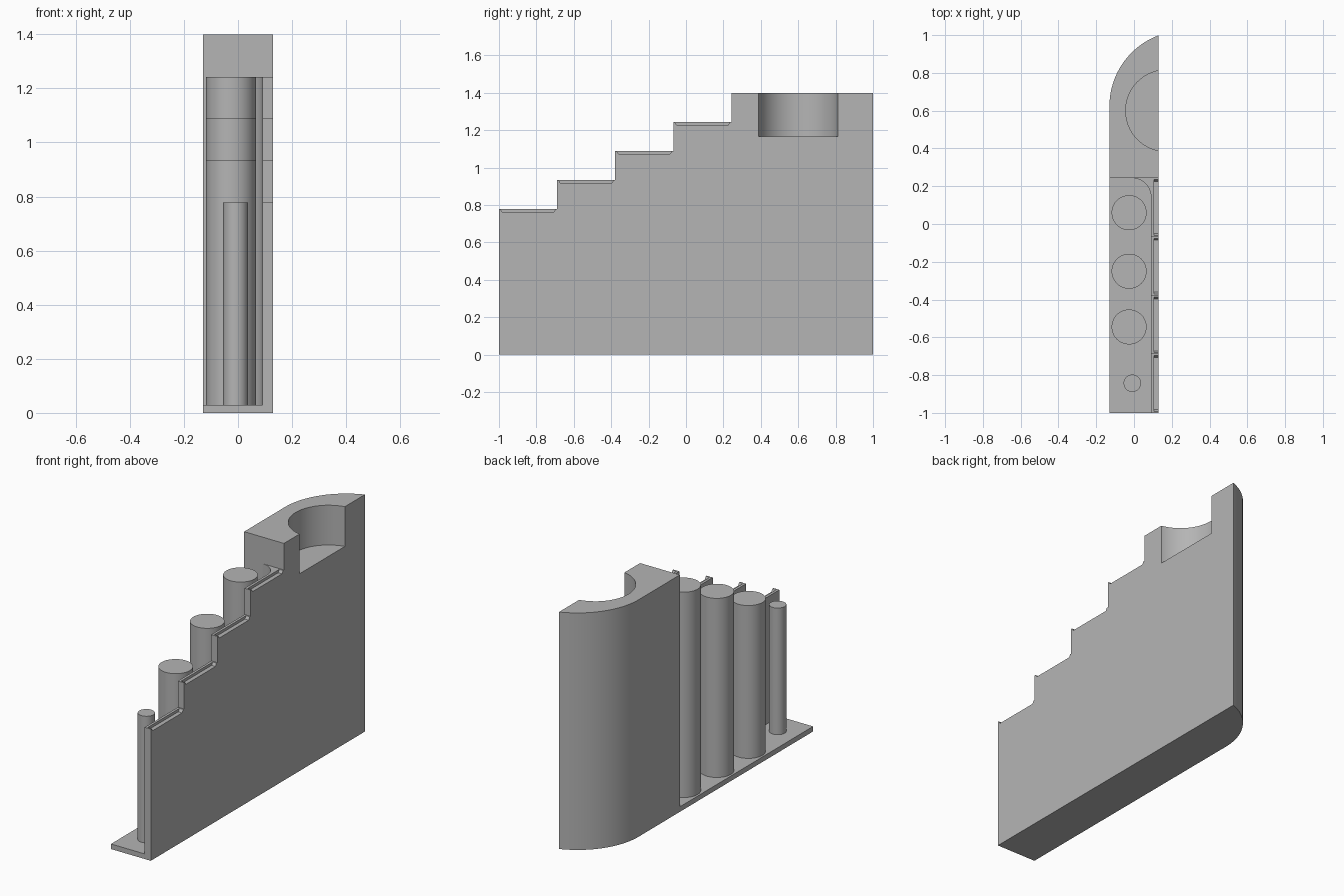
import bpy, bmesh, math
from mathutils import Vector

if "Cube" in bpy.data.objects:
    bpy.data.objects.remove(bpy.data.objects["Cube"], do_unlink=True)

grey = bpy.data.materials.new("plain grey")
grey.use_nodes = True
grey.diffuse_color = (0.46, 0.46, 0.46, 1)
grey.node_tree.nodes["Principled BSDF"].inputs["Base Color"].default_value = grey.diffuse_color


def prism(name, outline, direction, place):
    """Extrude a closed 2D outline; place maps each 2D point into space."""
    bm = bmesh.new()
    face = bm.faces.new([bm.verts.new(place(*p)) for p in outline])
    new = bmesh.ops.extrude_face_region(bm, geom=[face])["geom"]
    bmesh.ops.translate(bm, vec=Vector(direction),
                        verts=[v for v in new if isinstance(v, bmesh.types.BMVert)])
    bmesh.ops.recalc_face_normals(bm, faces=bm.faces)
    mesh = bpy.data.meshes.new(name)
    bm.to_mesh(mesh)
    bm.free()
    mesh.materials.append(grey)
    obj = bpy.data.objects.new(name, mesh)
    bpy.context.collection.objects.link(obj)
    return obj


def upright(name, outline, z0, z1):
    return prism(name, outline, (0, 0, z1 - z0), lambda x, y: (x, y, z0))


def sideways(name, outline, x0, x1):
    return prism(name, outline, (x1 - x0, 0, 0), lambda y, z: (x0, y, z))


def arc(cx, cy, r, a0, a1, n):
    return [(cx + r * math.cos(a0 + (a1 - a0) * i / n),
             cy + r * math.sin(a0 + (a1 - a0) * i / n)) for i in range(n + 1)]


def cylinder(name, x, y, r, z0, z1):
    return upright(name, arc(x, y, r, 0, math.tau, 64)[:-1], z0, z1)


def select(obj):
    bpy.ops.object.select_all(action="DESELECT")
    obj.select_set(True)
    bpy.context.view_layer.objects.active = obj


def carve(obj, cutter):
    cutter.hide_render = True
    select(obj)
    mod = obj.modifiers.new("carve", "BOOLEAN")
    mod.operation, mod.solver, mod.object = "DIFFERENCE", "EXACT", cutter
    bpy.ops.object.modifier_apply(modifier=mod.name)
    bpy.data.objects.remove(cutter, do_unlink=True)


SIDE, INNER, FLOOR = 0.13, 0.09, 0.03
FRONT, BACK, TOP = -1.0, 0.243, 1.4
RUN, RISE, FIRST = (BACK - FRONT) / 4, 0.155, 0.778
steps = [(FRONT + RUN * i, FIRST + RISE * i) for i in range(4)]
smooth = []

# Base plate
upright("base_plate", [(-SIDE, FRONT), (INNER, FRONT), (INNER, BACK), (-SIDE, BACK)], 0, FLOOR)

# Stepped side wall with shallow recessed treads
profile = [(BACK, 0), (FRONT, 0)]
for y, z in steps:
    profile += [(y, z), (y + RUN, z)]
wall = sideways("stepped_wall", profile, INNER, SIDE)
for y, z in steps:
    a, b = y + 0.008, y + RUN - 0.008
    tread = [(a, z + 0.01), (a, z), (a + 0.01, z - 0.016),
             (b - 0.01, z - 0.016), (b, z), (b, z + 0.01)]
    carve(wall, sideways("tread_cutter", tread, 0.105, SIDE + 0.05))

# Tall rear block with a rounded corner and half-round cup
r, cx, cy = 0.4, -SIDE + 0.4, 0.624
end = math.acos((SIDE - cx) / r)
outline = [(SIDE, BACK), (-SIDE, BACK)] + arc(cx, cy, r, math.pi, end, 28)
block = upright("rear_block", outline, 0, TOP)
carve(block, cylinder("cup_cutter", 0.172, 0.6, 0.216, 1.165, TOP + 0.1))
smooth.append(block)

# Rounded inside corner between wall and block
fillet = [(INNER, BACK)] + arc(INNER - 0.1, BACK - 0.1, 0.1, math.pi / 2, 0, 16)
smooth.append(upright("corner_fillet", fillet, FLOOR, steps[-1][1]))

# Posts, one per step
smooth.append(cylinder("thin_post", -0.009, -0.843, 0.046, FLOOR, FIRST))
for i, y in enumerate((-0.545, -0.25, 0.06), 1):
    smooth.append(cylinder("thick_post_%d" % i, -0.026, y, 0.0925, FLOOR, steps[i][1]))

for obj in smooth:
    select(obj)
    bpy.ops.object.shade_smooth_by_angle(angle=math.radians(30))
